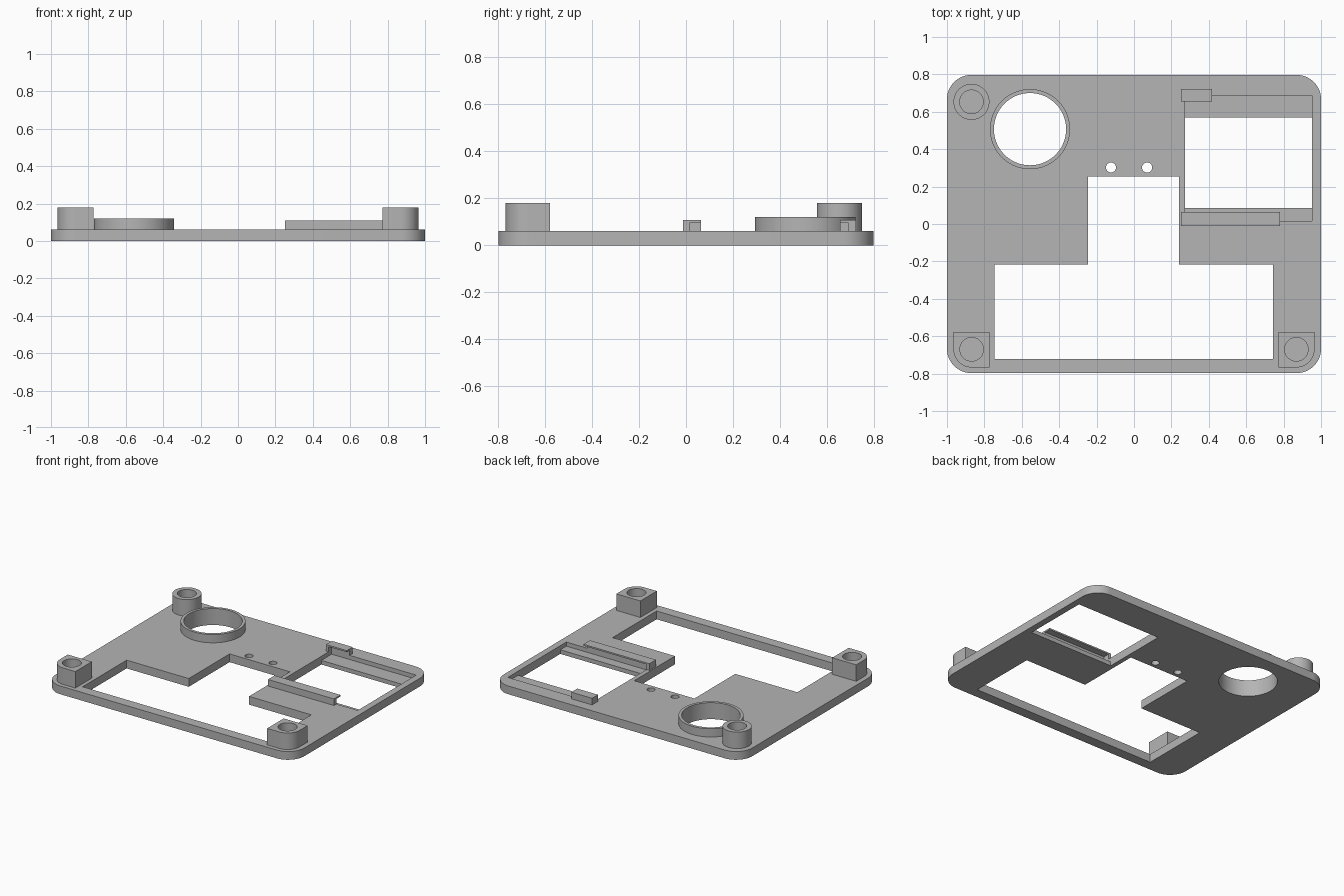
import bpy, bmesh, math

if "Cube" in bpy.data.objects:
    bpy.data.objects.remove(bpy.data.objects["Cube"])

grey = bpy.data.materials.new("plain grey")
grey.diffuse_color = (0.46, 0.46, 0.46, 1)
grey.use_nodes = True
grey.node_tree.nodes["Principled BSDF"].inputs["Base Color"].default_value = grey.diffuse_color


def prism(name, pts, z0, z1):
    """Extrude a closed outline between two heights."""
    bm = bmesh.new()
    face = bm.faces.new([bm.verts.new((x, y, z0)) for x, y in pts])
    ext = bmesh.ops.extrude_face_region(bm, geom=[face])["geom"]
    for v in ext:
        if isinstance(v, bmesh.types.BMVert):
            v.co.z = z1
    bmesh.ops.recalc_face_normals(bm, faces=bm.faces)
    me = bpy.data.meshes.new(name)
    bm.to_mesh(me)
    bm.free()
    me.materials.append(grey)
    ob = bpy.data.objects.new(name, me)
    bpy.context.collection.objects.link(ob)
    return ob


def rect(x0, x1, y0, y1, radii=(0, 0, 0, 0), n=12):
    """Rectangle outline; corner radii run from lower left, counter-clockwise."""
    pts = []
    corners = [(x0, y0, 1, 1), (x1, y0, -1, 1), (x1, y1, -1, -1), (x0, y1, 1, -1)]
    for i, ((x, y, sx, sy), r) in enumerate(zip(corners, radii)):
        if r == 0:
            pts.append((x, y))
            continue
        for k in range(n + 1):
            a = math.pi + math.pi / 2 * (i + k / n)
            pts.append((x + sx * r + r * math.cos(a), y + sy * r + r * math.sin(a)))
    return pts


def circle(x, y, r, n=64):
    return [(x + r * math.cos(2 * math.pi * k / n),
             y + r * math.sin(2 * math.pi * k / n)) for k in range(n)]


def cut(ob, pts, z0, z1):
    """Subtract an extruded outline."""
    tool = prism("cutter", pts, z0, z1)
    mod = ob.modifiers.new("cut", "BOOLEAN")
    mod.operation, mod.solver, mod.object = "DIFFERENCE", "EXACT", tool
    bpy.context.view_layer.objects.active = ob
    bpy.ops.object.modifier_apply(modifier=mod.name)
    bpy.data.objects.remove(tool)


def smooth(ob):
    bpy.ops.object.select_all(action="DESELECT")
    ob.select_set(True)
    bpy.context.view_layer.objects.active = ob
    bpy.ops.object.shade_smooth_by_angle(angle=math.radians(30))


T = 0.06          # plate thickness
POST_TOP = 0.18
parts = []

# Base plate with stepped opening, recessed window and round holes
plate = prism("base_plate", rect(-1, 1, -0.797, 0.797, (0.13,) * 4), 0, T)
cut(plate, [(-0.745, -0.722), (0.742, -0.722), (0.742, -0.216), (0.24, -0.216),
            (0.24, 0.253), (-0.245, 0.253), (-0.245, -0.216), (-0.745, -0.216)], -0.1, 0.2)
cut(plate, rect(0.272, 0.952, 0.016, 0.688), 0.03, 0.2)
cut(plate, rect(0.272, 0.952, 0.085, 0.57), -0.1, 0.2)
cut(plate, circle(-0.556, 0.507, 0.193, 96), -0.1, 0.2)
for x in (-0.123, 0.07):
    cut(plate, circle(x, 0.302, 0.027, 32), -0.1, 0.2)
parts.append(plate)

# Raised collar around the large round hole
collar = prism("round_collar", circle(-0.556, 0.507, 0.214, 96), T, 0.12)
cut(collar, circle(-0.556, 0.507, 0.193, 96), 0, 0.2)
parts.append(collar)

# Round screw post at the back left
post = prism("round_post", circle(-0.869, 0.653, 0.096), T, POST_TOP)
cut(post, circle(-0.869, 0.653, 0.063), 0, 0.3)
parts.append(post)

# Square screw posts at the front, rounded on the outer corner
for side, name in ((-1, "left_post"), (1, "right_post")):
    xs = sorted((side * 0.965, side * 0.772))
    radii = (0.096, 0, 0, 0) if side < 0 else (0, 0.096, 0, 0)
    post = prism(name, rect(*xs, -0.767, -0.578, radii), T, POST_TOP)
    cut(post, circle(side * 0.868, -0.67, 0.063), 0, 0.3)
    parts.append(post)

# Overhanging rails that hold a panel, closed at the left end
long_rail = prism("long_rail", rect(0.25, 0.78, -0.012, 0.064), T, 0.108)
cut(long_rail, rect(0.272, 0.9, 0.016, 0.1), 0, 0.097)
short_rail = prism("short_rail", rect(0.25, 0.417, 0.654, 0.722), T, 0.108)
cut(short_rail, rect(0.272, 0.5, 0.6, 0.688), 0, 0.097)
parts += [long_rail, short_rail]

for ob in parts:
    smooth(ob)
